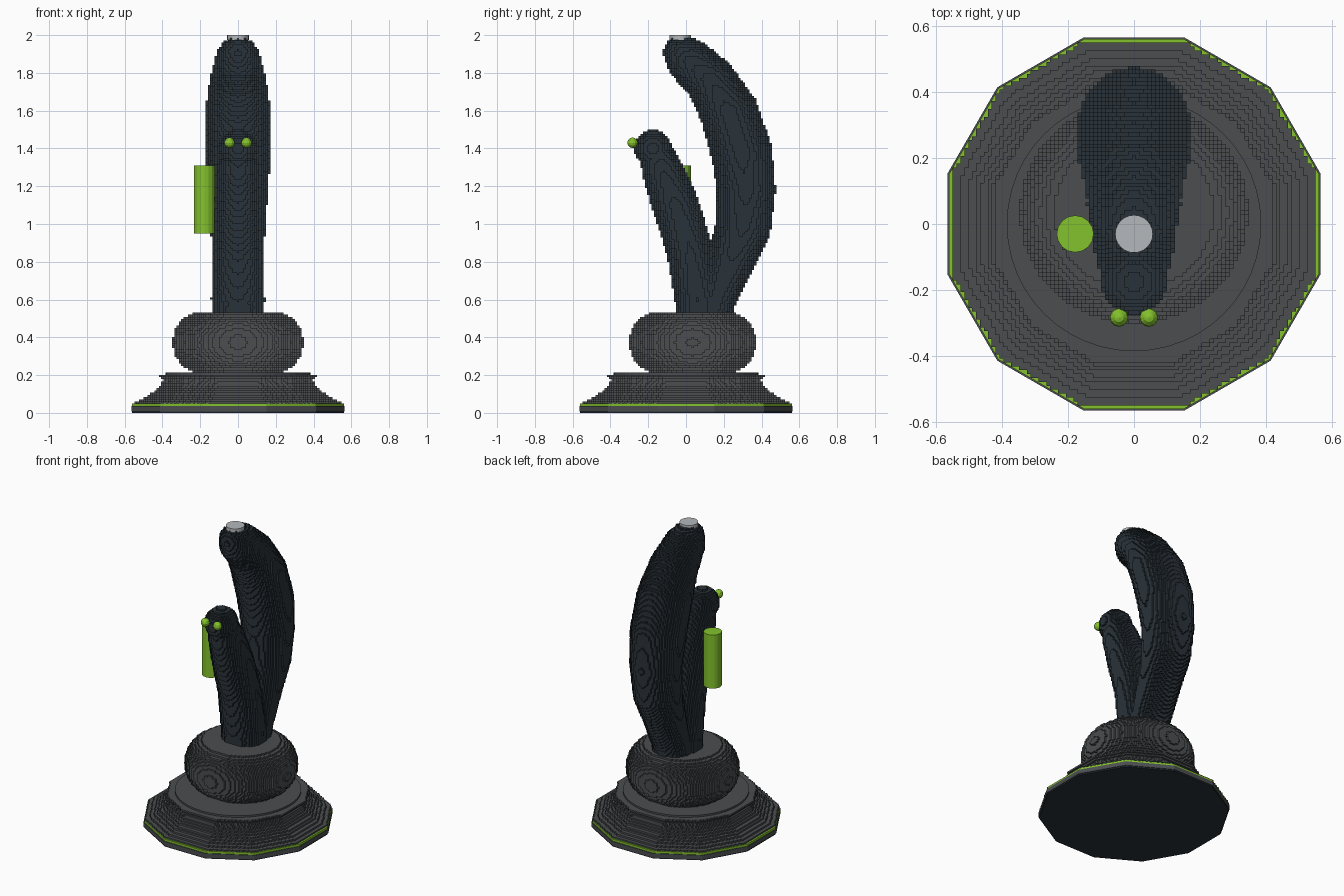
import bpy, bmesh
from math import sin, cos, pi, ceil, log2, copysign
from mathutils import Vector

cube = bpy.data.objects.get("Cube")
if cube:
    bpy.data.objects.remove(cube)


def material(name, r, g, b):
    m = bpy.data.materials.new(name)
    m.use_nodes = True
    m.diffuse_color = (r, g, b, 1)
    m.node_tree.nodes["Principled BSDF"].inputs["Base Color"].default_value = (r, g, b, 1)
    return m


navy = material("dark navy", 0.022, 0.032, 0.041)
grey = material("dark grey", 0.07, 0.075, 0.08)
green = material("lime green", 0.23, 0.54, 0.026)
silver = material("pale grey", 0.46, 0.48, 0.5)

VOXEL = 0.0118


def loft(name, rings, mat, blocky=False):
    """Skin a list of closed rings, cap both ends, optionally step it into blocks."""
    bm = bmesh.new()
    loops = [[bm.verts.new(p) for p in ring] for ring in rings]
    n = len(loops[0])
    for a, b in zip(loops, loops[1:]):
        for i in range(n):
            j = (i + 1) % n
            bm.faces.new((a[i], a[j], b[j], b[i]))
    bm.faces.new(loops[0][::-1])
    bm.faces.new(loops[-1])
    bmesh.ops.recalc_face_normals(bm, faces=bm.faces)
    size = max(max(v.co[k] for v in bm.verts) - min(v.co[k] for v in bm.verts)
               for k in range(3))
    mesh = bpy.data.meshes.new(name)
    bm.to_mesh(mesh)
    bm.free()
    mesh.materials.append(mat)
    obj = bpy.data.objects.new(name, mesh)
    bpy.context.collection.objects.link(obj)
    if blocky:
        mod = obj.modifiers.new("blocks", 'REMESH')
        mod.mode = 'BLOCKS'
        depth = ceil(log2(size / (0.98 * VOXEL)))
        mod.octree_depth = depth
        mod.scale = size / (VOXEL * 2 ** depth)
        mod.use_remove_disconnected = False
    return obj


def lathe(name, profile, mat, sides=32, centre=(0, 0), turn=0.0, squash=1.0, blocky=False):
    """Revolve (radius, z) pairs about a vertical axis."""
    angles = [turn + 2 * pi * i / sides for i in range(sides)]
    rings = [[(centre[0] + r * cos(a), centre[1] + squash * r * sin(a), z) for a in angles]
             for r, z in profile]
    return loft(name, rings, mat, blocky)


def limb(name, sections, mat, sides=28):
    """Elliptical tube bent in the side plane; sections are (y, z, half width, half depth)."""
    pts = [Vector((0, s[0], s[1])) for s in sections]
    rings = []
    for i, (y, z, wide, deep) in enumerate(sections):
        t = (pts[min(i + 1, len(pts) - 1)] - pts[max(i - 1, 0)]).normalized()
        out = Vector((0, t.z, -t.y))
        rings.append([pts[i] + Vector((wide * cos(a), 0, 0)) + out * deep * sin(a)
                      for a in (2 * pi * k / sides for k in range(sides))])
    return loft(name, rings, mat, True)


def ball(name, centre, radius, mat, steps=10, blocky=False):
    profile = [(max(radius * sin(pi * i / steps), radius * 0.02),
                centre[2] - radius * cos(pi * i / steps)) for i in range(steps + 1)]
    return lathe(name, profile, mat, 2 * steps, centre[:2], blocky=blocky)


# Twelve-sided foot: underside, rim, coloured band and flared pedestal
step = pi / 12
lathe("underside", [(0.58, 0), (0.58, 0.008)], navy, 12, turn=step)
lathe("rim", [(0.585, 0.008), (0.585, 0.036)], grey, 12, turn=step)
lathe("rim_band", [(0.58, 0.036), (0.58, 0.05)], green, 12, turn=step)
lathe("pedestal", [(0.575, 0.045), (0.572, 0.058), (0.53, 0.07), (0.48, 0.1), (0.43, 0.135),
                   (0.41, 0.17), (0.44, 0.198), (0.44, 0.205)],
      grey, 12, turn=step, blocky=True)
lathe("pedestal_top", [(0.385, 0.2), (0.385, 0.213)], grey, 48)

# Rounded cushion with flattened top and bottom
cushion = []
for i in range(17):
    a = -pi / 2 + pi * i / 16
    s = sin(a)
    cushion.append((0.17 + 0.175 * max(cos(a), 0) ** 0.9,
                    0.373 + 0.165 * copysign(abs(s) ** 0.95, s)))
lathe("cushion", cushion, grey, 48, (0, 0.035), squash=0.97, blocky=True)

# Tall curved stem
limb("stem", [(0.13, 0.45, 0.12, 0.1), (0.16, 0.6, 0.125, 0.105), (0.235, 0.8, 0.13, 0.125),
              (0.3, 0.97, 0.145, 0.148), (0.32, 1.18, 0.16, 0.155), (0.295, 1.38, 0.172, 0.163),
              (0.225, 1.6, 0.172, 0.155), (0.125, 1.765, 0.15, 0.135),
              (0.0, 1.88, 0.12, 0.12), (-0.05, 1.92, 0.095, 0.09),
              (-0.09, 1.945, 0.06, 0.055), (-0.105, 1.955, 0.02, 0.02)], navy)
lathe("stem_cap", [(0.057, 1.975), (0.057, 2.0)], silver, 24, (0, -0.03))

# Short front arm with a round head and two eyes
limb("arm", [(0.07, 0.45, 0.14, 0.13), (0.062, 0.6, 0.142, 0.12), (0.02, 0.86, 0.132, 0.122),
             (-0.055, 1.1, 0.122, 0.125), (-0.13, 1.3, 0.105, 0.108),
             (-0.165, 1.4, 0.08, 0.085)], navy)
ball("arm_head", (0, -0.175, 1.4), 0.1, navy, 12, True)
for side, x in (("left", 0.045), ("right", -0.045)):
    ball("eye_" + side, (x, -0.283, 1.43), 0.028, green, 6)

# Loose upright rod beside the stem
lathe("side_rod", [(0.056, 0.95), (0.056, 1.31)], green, 16, (-0.178, -0.03))
